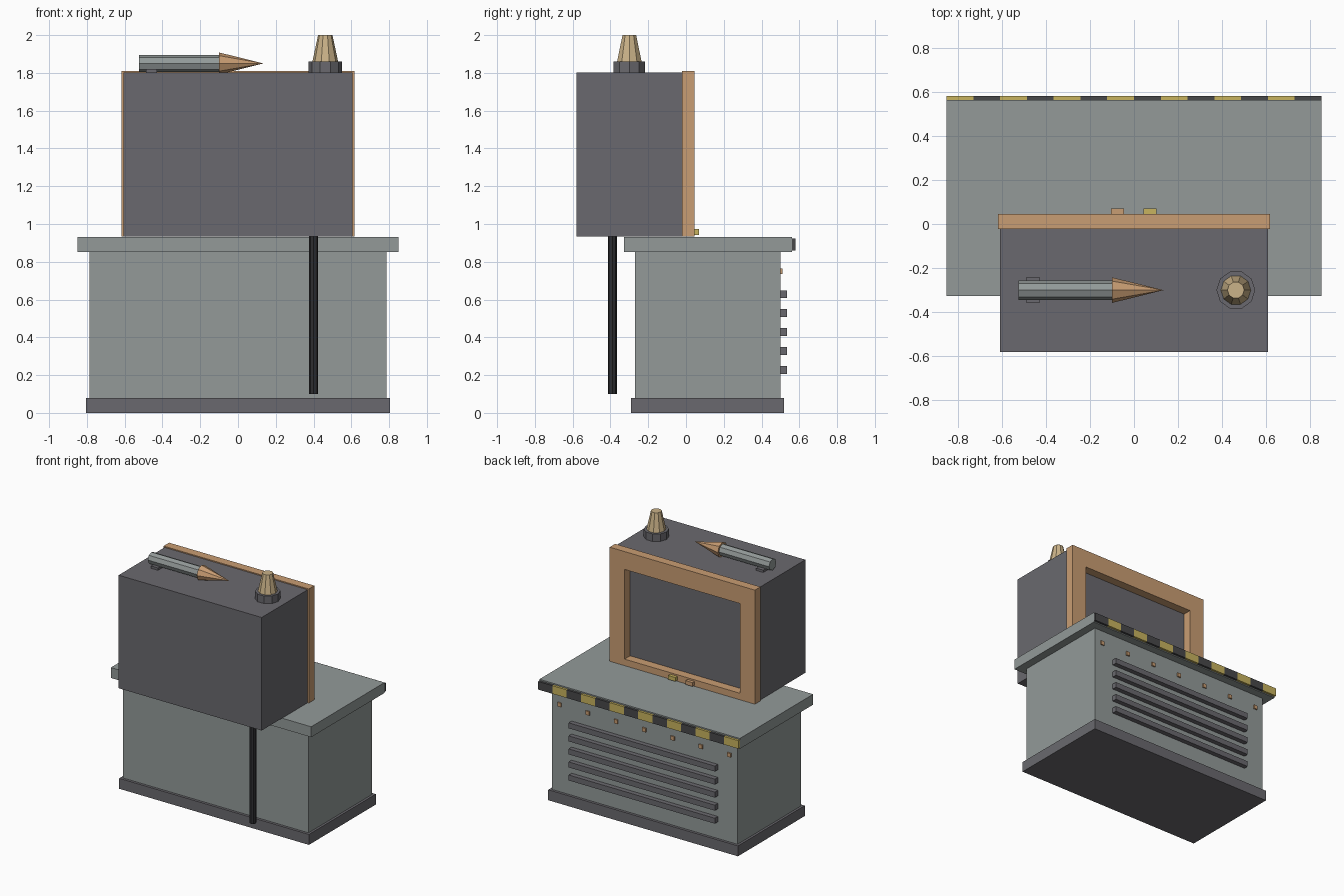
import bpy, bmesh, math
from mathutils import Matrix

if "Cube" in bpy.data.objects:
    bpy.data.objects.remove(bpy.data.objects["Cube"])


def material(name, r, g, b):
    lin = [((c / 255 + 0.055) / 1.055) ** 2.4 for c in (r, g, b)]
    m = bpy.data.materials.new(name)
    m.diffuse_color = (*lin, 1)
    m.use_nodes = True
    m.node_tree.nodes["Principled BSDF"].inputs["Base Color"].default_value = m.diffuse_color
    return m


GREY = material("pale grey metal", 147, 154, 153)
DARK = material("dark grey", 106, 105, 110)
COPPER = material("copper", 201, 157, 115)
YELLOW = material("yellow", 200, 180, 95)
CHARCOAL = material("charcoal", 72, 72, 74)
BLACK = material("cable black", 46, 46, 49)
BRASS = material("pale brass", 202, 178, 136)


def finish(name, bm, mat):
    me = bpy.data.meshes.new(name)
    bmesh.ops.recalc_face_normals(bm, faces=bm.faces)
    bm.to_mesh(me)
    bm.free()
    me.materials.append(mat)
    ob = bpy.data.objects.new(name, me)
    bpy.context.collection.objects.link(ob)
    return ob


def box(name, mat, x, y, z):
    """Box from (min, max) ranges."""
    bm = bmesh.new()
    bmesh.ops.create_cube(bm, size=1)
    for v in bm.verts:
        v.co = [a + (b - a) * (c + 0.5) for (a, b), c in zip((x, y, z), v.co)]
    return finish(name, bm, mat)


def cone(name, mat, sides, r1, r2, start, length, along_x=False):
    """Flat-sided cone or cylinder rising from start."""
    bm = bmesh.new()
    bmesh.ops.create_cone(bm, cap_ends=True, segments=sides, radius1=r1, radius2=r2, depth=length,
                          matrix=Matrix.Translation((0, 0, length / 2)))
    if along_x:
        bm.transform(Matrix.Rotation(math.pi / 2, 4, 'Y'))
    else:  # put a corner on the y axis
        bm.transform(Matrix.Rotation(math.pi / 2, 4, 'Z'))
    bm.transform(Matrix.Translation(start))
    if r2 == 0:
        bmesh.ops.remove_doubles(bm, verts=bm.verts, dist=1e-5)
    return finish(name, bm, mat)


# Cabinet
box("plinth", DARK, (-0.805, 0.805), (-0.29, 0.52), (0, 0.08))
box("cabinet_body", GREY, (-0.787, 0.787), (-0.27, 0.5), (0.08, 0.852))
box("counter_top", GREY, (-0.85, 0.85), (-0.327, 0.562), (0.852, 0.932))

# Hazard stripe on the counter edge
STEP = 1.7 / 14
for i in range(14):
    x0 = -0.85 + i * STEP
    box("hazard_block", CHARCOAL if i % 2 else YELLOW, (x0, x0 + STEP), (0.562, 0.58), (0.86, 0.922))

# Vent slats and rivets
for i in range(5):
    zc = 0.228 + 0.1 * i
    box("vent_slat", DARK, (-0.62, 0.62), (0.495, 0.536), (zc - 0.021, zc + 0.021))
for i in range(7):
    xc = -0.72 + 0.24 * i
    box("rivet", COPPER, (xc - 0.015, xc + 0.015), (0.495, 0.51), (0.735, 0.765))

# Monitor housing
box("monitor_housing", DARK, (-0.607, 0.607), (-0.58, -0.022), (0.935, 1.802))

# Monitor frame: outer rectangle with a rectangular opening
bm = bmesh.new()
outer = [(-0.616, 0.935), (0.616, 0.935), (0.616, 1.81), (-0.616, 1.81)]
inner = [(-0.49, 0.985), (0.49, 0.985), (0.49, 1.673), (-0.49, 1.673)]
rings = [[bm.verts.new((x, y, z)) for x, z in loop]
         for loop, y in ((outer, -0.022), (outer, 0.045), (inner, 0.045), (inner, -0.022))]
for a, b in zip(rings, rings[1:] + rings[:1]):
    for i in range(4):
        j = (i + 1) % 4
        bm.faces.new((a[i], a[j], b[j], b[i]))
finish("monitor_frame", bm, COPPER)

# Frame buttons
box("yellow_button", YELLOW, (0.042, 0.102), (0.04, 0.07), (0.943, 0.973))
box("copper_button", COPPER, (-0.104, -0.046), (0.04, 0.07), (0.943, 0.973))

# Hanging cable
cone("cable", BLACK, 8, 0.024, 0.024, (0.4, -0.39, 0.1), 0.86)

# Pointed rod resting on the housing
cone("rod", GREY, 8, 0.044, 0.044, (-0.525, -0.3, 1.85), 0.425, True)
cone("rod_tip", COPPER, 8, 0.058, 0, (-0.1, -0.3, 1.85), 0.235, True)
box("rod_bracket", DARK, (-0.488, -0.428), (-0.358, -0.24), (1.8, 1.82))

# Beacon
cone("beacon_base", DARK, 10, 0.088, 0.088, (0.462, -0.3, 1.8), 0.06)
cone("beacon_lamp", BRASS, 10, 0.068, 0.038, (0.462, -0.3, 1.86), 0.14)
